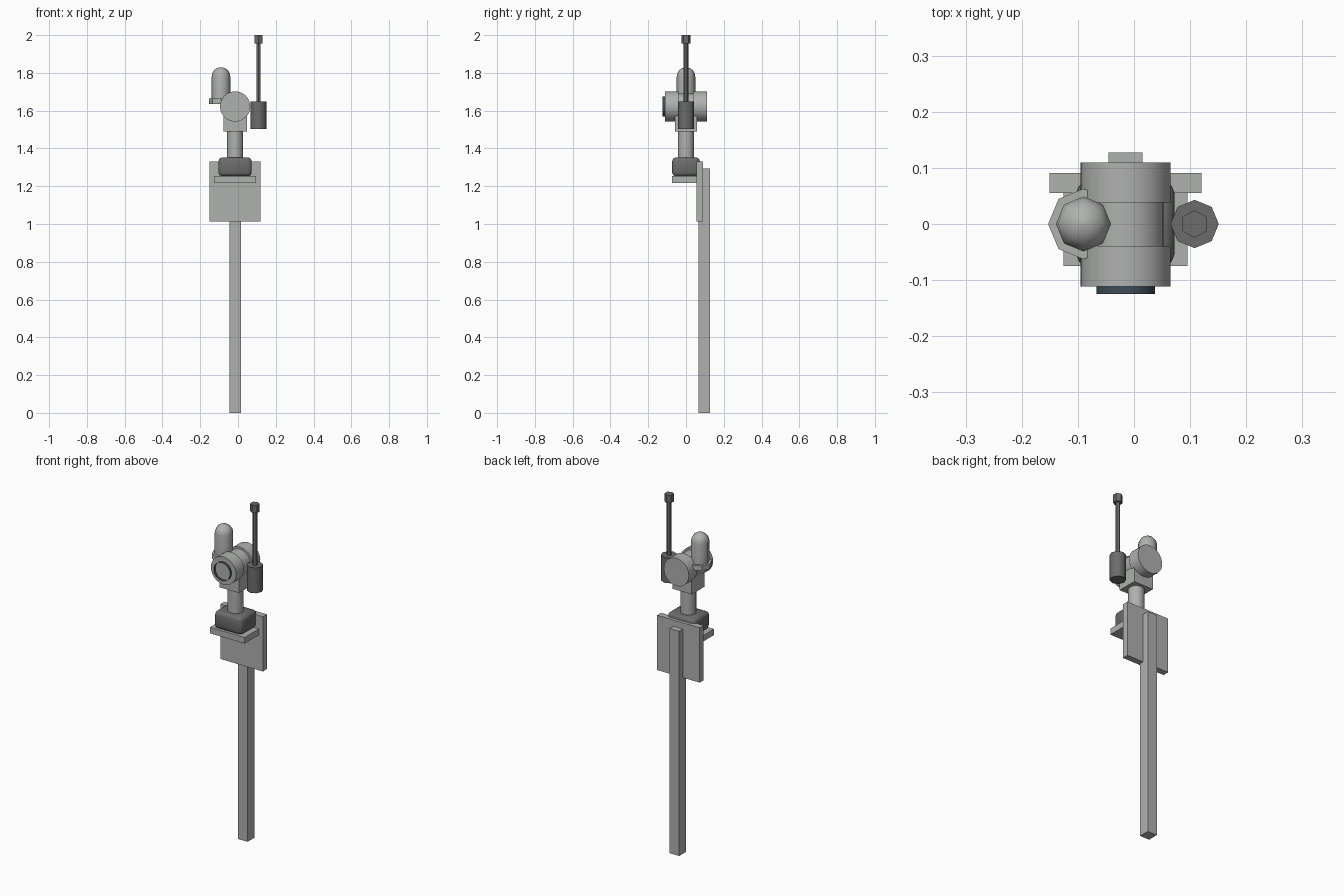
import bpy, bmesh, math
from mathutils import Matrix

if "Cube" in bpy.data.objects:
    bpy.data.objects.remove(bpy.data.objects["Cube"])


def material(name, rgb):
    m = bpy.data.materials.new(name)
    m.diffuse_color = (*rgb, 1)
    m.use_nodes = True
    m.node_tree.nodes["Principled BSDF"].inputs["Base Color"].default_value = m.diffuse_color
    return m


GREY = material("light_grey", (0.43, 0.44, 0.43))
DARK = material("dark_grey", (0.15, 0.15, 0.15))
LENS = material("blue_black", (0.05, 0.075, 0.1))


def finish(name, bm, mat, angle=None):
    bmesh.ops.recalc_face_normals(bm, faces=bm.faces)
    mesh = bpy.data.meshes.new(name)
    bm.to_mesh(mesh)
    bm.free()
    mesh.materials.append(mat)
    ob = bpy.data.objects.new(name, mesh)
    bpy.context.collection.objects.link(ob)
    if angle:
        bpy.ops.object.select_all(action='DESELECT')
        ob.select_set(True)
        bpy.context.view_layer.objects.active = ob
        bpy.ops.object.shade_smooth_by_angle(angle=math.radians(angle))
    return ob


def box(name, x, y, z, mat, bevel=0):
    """Box from (min, max) ranges, optionally with bevelled edges."""
    bm = bmesh.new()
    bmesh.ops.create_cube(bm, size=1)
    for v in bm.verts:
        v.co = [(a + b) / 2 + c * (b - a) for c, (a, b) in zip(v.co, (x, y, z))]
    if bevel:
        bmesh.ops.bevel(bm, geom=bm.edges[:], offset=bevel, segments=2,
                        profile=0.5, affect='EDGES')
    return finish(name, bm, mat, 50 if bevel else None)


def lathe(name, profile, sides, centre, mat, angle=None, along_y=False, caps=True):
    """Turn (radius, height) points around z, or around y."""
    bm = bmesh.new()
    rings = []
    for r, h in profile:
        ring = []
        for i in range(sides):
            a = math.pi / 2 + 2 * math.pi * i / sides
            ring.append(bm.verts.new((r * math.cos(a), r * math.sin(a), h)))
        rings.append(ring)
    for lo, hi in zip(rings, rings[1:]):
        for i in range(sides):
            j = (i + 1) % sides
            bm.faces.new((lo[i], lo[j], hi[j], hi[i]))
    if caps:
        bm.faces.new(rings[0])
        bm.faces.new(rings[-1])
    bmesh.ops.remove_doubles(bm, verts=bm.verts, dist=1e-5)
    if along_y:
        bm.transform(Matrix.Rotation(-math.pi / 2, 4, 'X'))
    bm.transform(Matrix.Translation(centre))
    return finish(name, bm, mat, angle)


CX = -0.015  # centre line of post and camera

# Mounting post, back plate and shelf
box("post", (CX - 0.03, CX + 0.03), (0.066, 0.127), (0, 1.295), GREY)
box("back_plate", (-0.151, 0.12), (0.055, 0.091), (1.014, 1.33), GREY)
box("shelf", (-0.126, 0.095), (-0.075, 0.056), (1.218, 1.253), GREY)

# Bevelled base and neck
box("base_housing", (-0.103, 0.072), (-0.073, 0.073), (1.253, 1.352), DARK, 0.018)
lathe("neck", [(0.042, 1.345), (0.042, 1.495)], 16, (CX, 0, 0), GREY, 40)
box("yoke", (CX - 0.062, CX + 0.062), (-0.058, 0.058), (1.49, 1.58), GREY)

# Horizontal camera drum with a narrower waist, and open lens ring
lathe("camera_drum", [(0.08, -0.111), (0.08, -0.039), (0.068, -0.039), (0.068, 0.038),
                      (0.08, 0.038), (0.08, 0.11)], 32, (CX, 0, 1.622), GREY, 30, True)
lathe("lens_ring", [(0.052, -0.125), (0.052, -0.111)], 32, (CX, 0, 1.622), LENS, 30,
      True, False)

# Side lamp: octagonal flange and domed cover
lathe("lamp_flange", [(0.063, 1.635), (0.063, 1.664)], 8, (-0.09, 0, 0), GREY)
dome = [(0.049, 1.66)] + [(0.049 * math.cos(t), 1.781 + 0.049 * math.sin(t))
                          for t in (math.radians(d) for d in (0, 22.5, 45, 67.5, 89.9))]
lathe("lamp_dome", dome, 8, (-0.09, 0, 0), GREY, 60)

# Antenna: octagonal base, thin rod and hexagonal tip
AX = (0.108, 0, 0)
lathe("antenna_base", [(0.043, 1.502), (0.043, 1.648)], 8, AX, DARK, 50)
lathe("antenna_rod", [(0.0125, 1.645), (0.0125, 1.96)], 6, AX, DARK)
lathe("antenna_tip", [(0.025, 1.955), (0.025, 2.0)], 6, AX, DARK)
